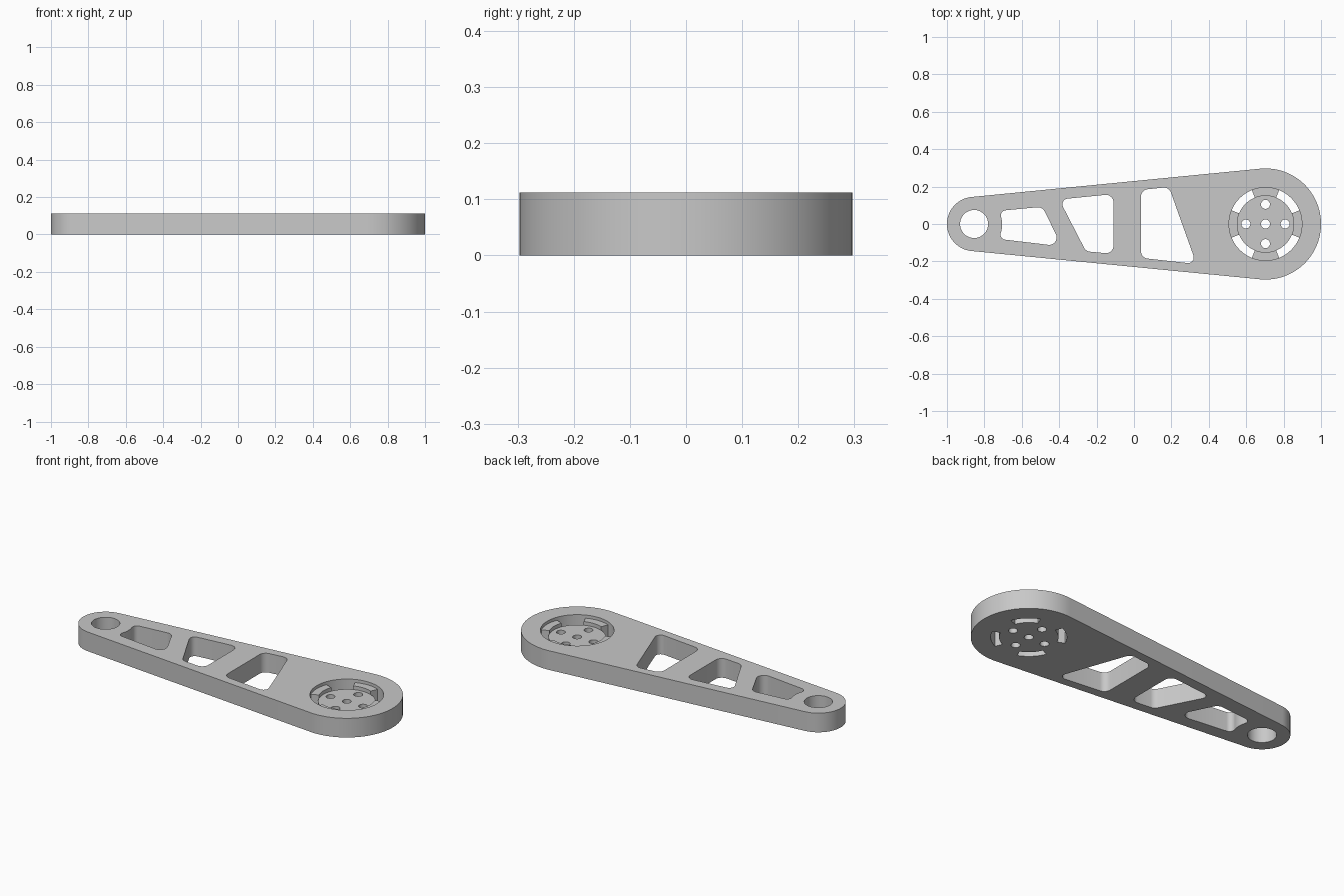
import bpy, bmesh
from math import pi, cos, sin, tan, asin, acos, atan2, radians
from mathutils import Vector

cube = bpy.data.objects.get("Cube")
if cube:
    bpy.data.objects.remove(cube, do_unlink=True)

THICK = 0.112
HUB, HUB_R = 0.703, 0.297
TIP, TIP_R = -0.855, 0.145
BORE_R, DISC_R = 0.195, 0.152

grey = bpy.data.materials.new("plain grey")
grey.use_nodes = True
COLOUR = (0.58, 0.58, 0.58, 1)
grey.diffuse_color = COLOUR
grey.node_tree.nodes["Principled BSDF"].inputs["Base Color"].default_value = COLOUR


def arc(cx, cy, r, a0, a1, n):
    return [(cx + r * cos(a0 + (a1 - a0) * i / n), cy + r * sin(a0 + (a1 - a0) * i / n))
            for i in range(n + 1)]


def circle(cx, cy, r, n=64):
    return arc(cx, cy, r, 0, 2 * pi, n)[:-1]


def rounded(corners):
    """Polygon of (x, y, radius) corners with each corner filleted."""
    out = []
    for i, (x, y, r) in enumerate(corners):
        p = Vector((x, y))
        u = (Vector(corners[i - 1][:2]) - p).normalized()
        v = (Vector(corners[(i + 1) % len(corners)][:2]) - p).normalized()
        half = acos(u.dot(v)) / 2
        centre = p + (u + v).normalized() * r / sin(half)
        start = p + u * r / tan(half) - centre
        end = p + v * r / tan(half) - centre
        a0 = atan2(start.y, start.x)
        sweep = (atan2(end.y, end.x) - a0 + pi) % (2 * pi) - pi
        out += arc(centre.x, centre.y, r, a0, a0 + sweep, 8)
    return out


def plate(name, loops, z0, z1):
    """Flat plate from an outline and holes, extruded from z0 to z1."""
    curve = bpy.data.curves.new(name + "_profile", "CURVE")
    curve.dimensions, curve.fill_mode = "2D", "BOTH"
    curve.extrude = (z1 - z0) / 2
    for loop in loops:
        spline = curve.splines.new("POLY")
        spline.points.add(len(loop) - 1)
        for point, (x, y) in zip(spline.points, loop):
            point.co = (x, y, 0, 1)
        spline.use_cyclic_u = True
    helper = bpy.data.objects.new(name + "_profile", curve)
    mesh = bpy.data.meshes.new_from_object(helper)
    bpy.data.objects.remove(helper)
    bpy.data.curves.remove(curve)
    bm = bmesh.new()
    bm.from_mesh(mesh)
    bmesh.ops.remove_doubles(bm, verts=bm.verts, dist=1e-5)
    bmesh.ops.translate(bm, verts=bm.verts, vec=(0, 0, (z0 + z1) / 2))
    bmesh.ops.recalc_face_normals(bm, faces=bm.faces)
    bm.to_mesh(mesh)
    bm.free()
    mesh.name = name
    mesh.materials.clear()
    mesh.materials.append(grey)
    obj = bpy.data.objects.new(name, mesh)
    bpy.context.collection.objects.link(obj)
    bpy.ops.object.select_all(action="DESELECT")
    obj.select_set(True)
    bpy.context.view_layer.objects.active = obj
    bpy.ops.object.shade_smooth_by_angle(angle=radians(30))


# Tapered arm: two round ends joined by tangent lines, with lightening windows
lean = pi / 2 + asin((HUB_R - TIP_R) / (HUB - TIP))
outline = (arc(HUB, 0, HUB_R, -lean, lean, 72)
           + arc(TIP, 0, TIP_R, lean, 2 * pi - lean, 48))
F = 0.04
small_window = rounded([(-0.722, 0.07, 0.028), (-0.49, 0.092, F), (-0.385, -0.12, F),
                        (-0.722, -0.08, 0.028), (-0.698, 0, 0.13)])
middle_window = rounded([(-0.40, 0.131, 0.03), (-0.11, 0.16, F),
                         (-0.11, -0.16, F), (-0.257, -0.146, F)])
large_window = rounded([(0.037, 0.182, F), (0.187, 0.198, F),
                        (0.334, -0.214, 0.03), (0.037, -0.181, F)])
plate("arm", [outline, circle(TIP, 0, 0.075), circle(HUB, 0, BORE_R, 96),
              small_window, middle_window, large_window], 0, THICK)

# Recessed hub disc with a centre hole and four bolt holes
bolts = [circle(HUB + 0.105 * cos(a), 0.105 * sin(a), 0.024, 32)
         for a in (0, pi / 2, pi, 3 * pi / 2)]
plate("hub_disc", [circle(HUB, 0, DISC_R, 96), circle(HUB, 0, 0.024, 32)] + bolts, 0, 0.073)

# Four raised tabs joining the disc to the arm
HALF = radians(22)
for i, side in enumerate(("left", "back", "right", "front")):
    a = i * pi / 2
    tab = (arc(HUB, 0, BORE_R + 0.001, a - HALF, a + HALF, 12)
           + arc(HUB, 0, DISC_R - 0.001, a + HALF, a - HALF, 12))
    plate("hub_tab_" + side, [tab], 0, 0.094)
